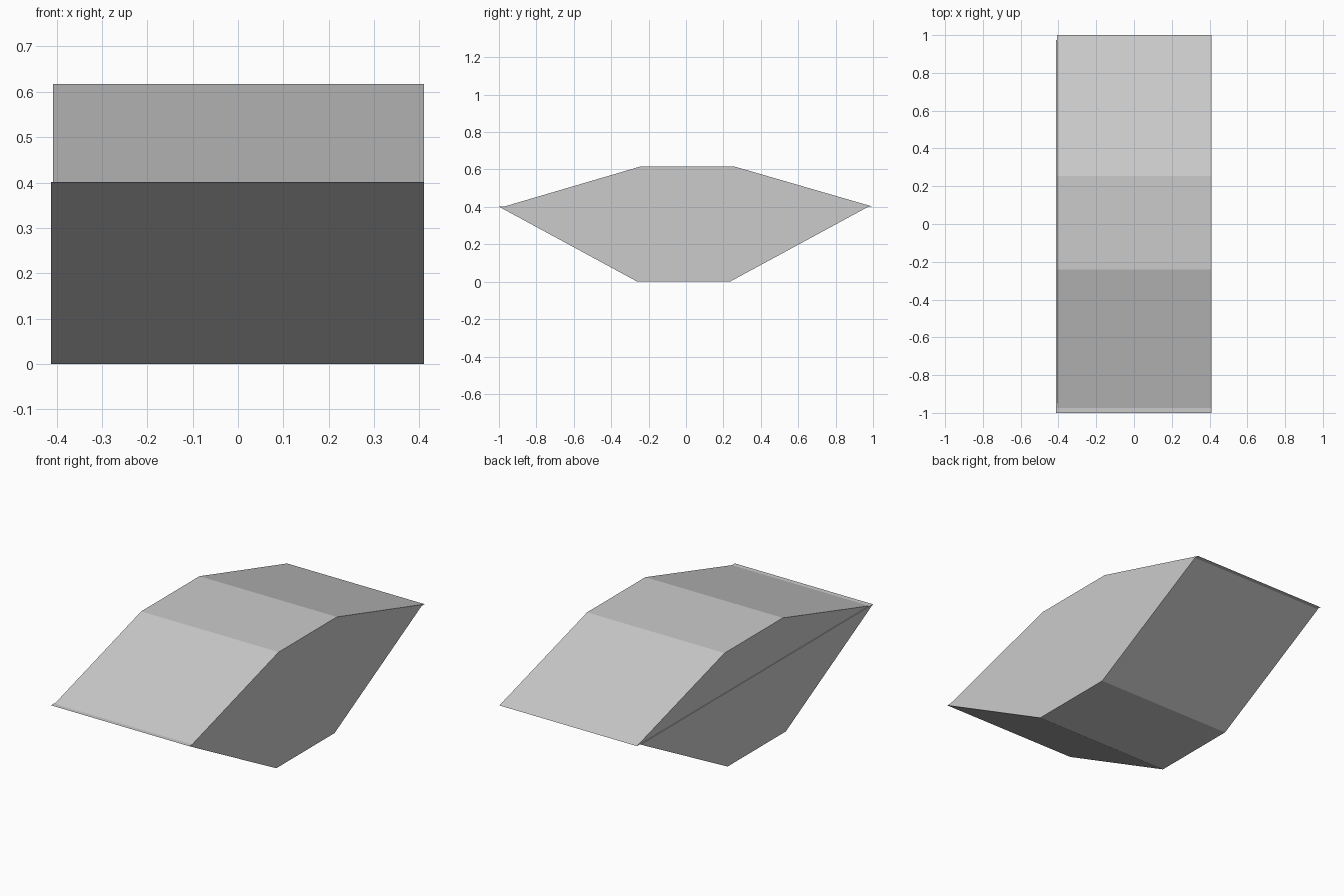
import bpy, bmesh

if "Cube" in bpy.data.objects:
    bpy.data.objects.remove(bpy.data.objects["Cube"])


def tapered_block(name, x0, x1, profile):
    """Extrude a closed (y, z) side profile from x0 to x1."""
    bm = bmesh.new()
    face = bm.faces.new([bm.verts.new((x0, y, z)) for y, z in profile])
    ext = bmesh.ops.extrude_face_region(bm, geom=[face], use_keep_orig=True)
    verts = [g for g in ext["geom"] if isinstance(g, bmesh.types.BMVert)]
    bmesh.ops.translate(bm, verts=verts, vec=(x1 - x0, 0, 0))
    bmesh.ops.recalc_face_normals(bm, faces=bm.faces)
    mesh = bpy.data.meshes.new(name)
    bm.to_mesh(mesh)
    bm.free()
    obj = bpy.data.objects.new(name, mesh)
    bpy.context.collection.objects.link(obj)
    return obj


# Lower half, flaring up to the seam
tapered_block("lower_body", -0.412, 0.41,
              [(-0.26, 0), (0.235, 0), (0.975, 0.401), (-1, 0.401)])

# Upper half, shifted slightly towards the back
tapered_block("upper_body", -0.408, 0.41,
              [(-0.975, 0.401), (1, 0.401), (0.255, 0.617), (-0.24, 0.617)])
